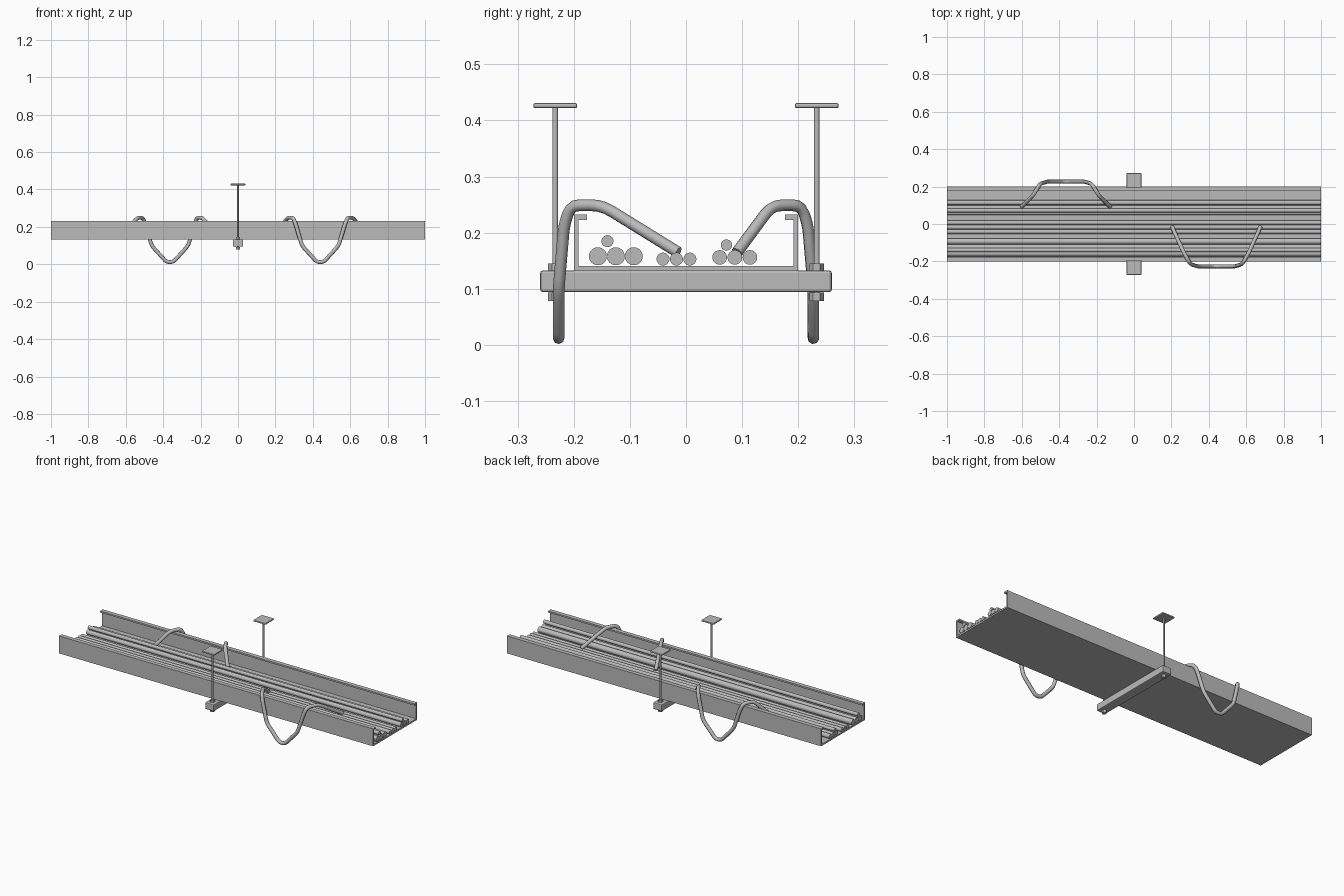
import bpy, bmesh, math
from mathutils import Vector

old = bpy.data.objects.get("Cube")
if old:
    bpy.data.objects.remove(old, do_unlink=True)

# Single galvanised grey
grey = bpy.data.materials.new("plain_grey")
grey.use_nodes = True
GREY = (0.5, 0.5, 0.5, 1)
grey.diffuse_color = GREY
grey.node_tree.nodes["Principled BSDF"].inputs["Base Color"].default_value = GREY


def finish(obj, name, smooth=False):
    obj.name = name
    obj.data.materials.clear()
    obj.data.materials.append(grey)
    if smooth:
        bpy.ops.object.select_all(action='DESELECT')
        obj.select_set(True)
        bpy.context.view_layer.objects.active = obj
        bpy.ops.object.shade_smooth_by_angle(angle=math.radians(50))
    return obj


def box(name, centre, size, bevel=0):
    bpy.ops.mesh.primitive_cube_add(size=1, location=centre)
    obj = bpy.context.object
    obj.scale = size
    bpy.ops.object.transform_apply(location=False, rotation=False, scale=True)
    if bevel:
        mod = obj.modifiers.new("soft_edges", 'BEVEL')
        mod.width, mod.segments = bevel, 2
    return finish(obj, name)


def cylinder(name, centre, radius, length, sides, along_x=False):
    turn = (0, math.pi / 2, 0) if along_x else (0, 0, 0)
    bpy.ops.mesh.primitive_cylinder_add(vertices=sides, radius=radius, depth=length,
                                        location=centre, rotation=turn)
    return finish(bpy.context.object, name, smooth=sides > 8)


def rounded_path(points, radius, steps=3):
    """Replace each inner corner with a short quadratic bend."""
    pts = [Vector(p) for p in points]
    path = [pts[0]]
    for a, b, c in zip(pts, pts[1:], pts[2:]):
        r = min(radius, (a - b).length * 0.45, (c - b).length * 0.45)
        start, end = b + (a - b).normalized() * r, b + (c - b).normalized() * r
        for i in range(steps + 1):
            t = i / steps
            path.append(start * (1 - t) ** 2 + b * 2 * t * (1 - t) + end * t ** 2)
    return path + [pts[-1]]


def tube(name, points, radius):
    curve = bpy.data.curves.new(name, 'CURVE')
    curve.dimensions = '3D'
    curve.bevel_depth = radius
    curve.bevel_resolution = 2
    curve.use_fill_caps = True
    spline = curve.splines.new('POLY')
    spline.points.add(len(points) - 1)
    for point, co in zip(spline.points, points):
        point.co = (*co, 1)
    obj = bpy.data.objects.new(name, curve)
    bpy.context.collection.objects.link(obj)
    bpy.ops.object.select_all(action='DESELECT')
    obj.select_set(True)
    bpy.context.view_layer.objects.active = obj
    bpy.ops.object.convert(target='MESH')
    return finish(bpy.context.object, name, smooth=True)


# Tray: channel profile with inward lips, extruded along x
half = [(0.2, 0.132), (0.2, 0.232), (0.176, 0.232), (0.176, 0.223),
        (0.192, 0.223), (0.192, 0.141)]
profile = half + [(-y, z) for y, z in reversed(half)]
bm = bmesh.new()
face = bm.faces.new([bm.verts.new((-1, y, z)) for y, z in profile])
ext = bmesh.ops.extrude_face_region(bm, geom=[face])
bmesh.ops.translate(bm, vec=(2, 0, 0),
                    verts=[g for g in ext["geom"] if isinstance(g, bmesh.types.BMVert)])
bmesh.ops.recalc_face_normals(bm, faces=bm.faces)
mesh = bpy.data.meshes.new("tray")
bm.to_mesh(mesh)
bm.free()
tray = bpy.data.objects.new("tray", mesh)
bpy.context.collection.objects.link(tray)
finish(tray, "tray")

# Straight cables: groups of (first y, spacing, count, z, radius)
groups = [
    ("thick_cable", -0.157, 0.032, 3, 0.158, 0.016),
    ("thick_top_cable", -0.14, 0, 1, 0.185, 0.0107),
    ("thin_cable", -0.041, 0.024, 3, 0.153, 0.0115),
    ("medium_cable", 0.06, 0.027, 3, 0.156, 0.013),
    ("medium_top_cable", 0.072, 0, 1, 0.178, 0.01),
]
for name, y, gap, count, z, r in groups:
    for i in range(count):
        cylinder(f"{name}_{i + 1}", (0, y + i * gap, z), r, 2, 24, along_x=True)

# Support bar under the tray
box("support_bar", (0, 0, 0.1135), (0.056, 0.52, 0.039), bevel=0.005)

# Hangers: rod, nuts and ceiling plate on each side
for side, s in (("front", -1), ("back", 1)):
    y = s * 0.233
    cylinder(f"{side}_hanger_rod", (0, y, 0.252), 0.0052, 0.345, 12)
    cylinder(f"{side}_upper_nut", (0, y, 0.139), 0.0125, 0.013, 6)
    cylinder(f"{side}_lower_nut", (0, y, 0.086), 0.0125, 0.015, 6)
    box(f"{side}_ceiling_plate", (0, y, 0.4265), (0.078, 0.078, 0.009), bevel=0.003)


# Draped cables: one half as (offset from centre x, y, z), mirrored in x
def draped_cable(name, centre_x, side, inner_y, crest_y):
    arm = [(0.237, inner_y, 0.165), (0.175, crest_y, 0.249), (0.145, 0.205, 0.249),
           (0.132, 0.217, 0.215), (0.098, 0.227, 0.1), (0.018, 0.227, 0.012)]
    left = [(centre_x - d, side * y, z) for d, y, z in arm]
    right = [(centre_x + d, side * y, z) for d, y, z in reversed(arm)]
    tube(name, rounded_path(left + right, 0.022), 0.0105)


draped_cable("front_draped_cable", 0.44, -1, 0.014, 0.15)
draped_cable("back_draped_cable", -0.364, 1, 0.091, 0.153)
